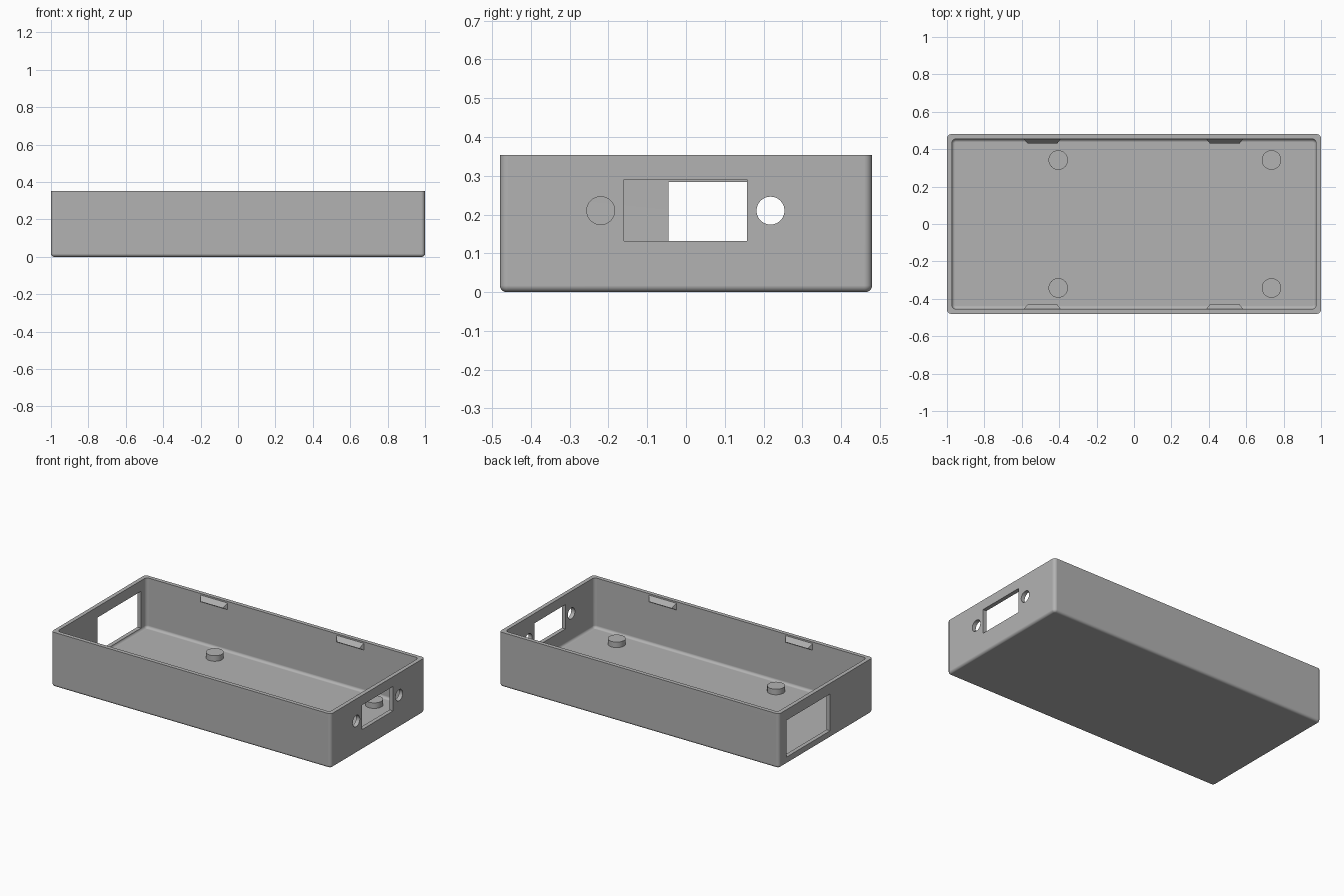
import bpy, bmesh, math
from mathutils import Matrix

if "Cube" in bpy.data.objects:
    bpy.data.objects.remove(bpy.data.objects["Cube"])

grey = bpy.data.materials.new("case_grey")
grey.diffuse_color = (0.45, 0.45, 0.45, 1)
grey.use_nodes = True
grey.node_tree.nodes["Principled BSDF"].inputs["Base Color"].default_value = grey.diffuse_color

A, B, H = 1.0, 0.48, 0.353      # half length, half width, height
WALL, FLOOR = 0.026, 0.03


def make(name, bm):
    bmesh.ops.recalc_face_normals(bm, faces=bm.faces[:])
    me = bpy.data.meshes.new(name)
    bm.to_mesh(me)
    bm.free()
    me.materials.append(grey)
    ob = bpy.data.objects.new(name, me)
    bpy.context.collection.objects.link(ob)
    return ob


def select(ob):
    bpy.ops.object.select_all(action='DESELECT')
    ob.select_set(True)
    bpy.context.view_layer.objects.active = ob


def ring(bm, inset, z, r, n=6):
    """Rounded rectangle loop."""
    a, b = A - inset, B - inset
    vs = []
    for q, (sx, sy) in enumerate([(1, 1), (-1, 1), (-1, -1), (1, -1)]):
        for i in range(n + 1):
            t = math.pi / 2 * (q + i / n)
            vs.append(bm.verts.new((sx * (a - r) + r * math.cos(t),
                                    sy * (b - r) + r * math.sin(t), z)))
    return vs


def cylinder(bm, r, depth, matrix, n=40):
    bmesh.ops.create_cone(bm, cap_ends=True, segments=n, radius1=r, radius2=r,
                          depth=depth, matrix=matrix)


def box(bm, x, y0, y1, z0, z1):
    m = Matrix.Translation((x, (y0 + y1) / 2, (z0 + z1) / 2)) @ \
        Matrix.Diagonal((0.2, y1 - y0, z1 - z0, 1))
    bmesh.ops.create_cube(bm, size=1, matrix=m)


# Tray shell: outer fillet, wall, rim, inner wall, inner fillet, floor
bm = bmesh.new()
R, F = 0.021, 0.017
loops = []
for i in range(6):
    t = math.pi / 2 * i / 5
    d = F * (1 - math.sin(t))
    loops.append(ring(bm, d, F * (1 - math.cos(t)), R - d))
loops.append(ring(bm, 0, H, R))
loops.append(ring(bm, WALL, H, R))
for i in range(6):
    t = math.pi / 2 * i / 5
    d = F * (1 - math.cos(t))
    loops.append(ring(bm, WALL + d, FLOOR + F * (1 - math.sin(t)), R - d))
for p, q in zip(loops, loops[1:]):
    for i in range(len(p)):
        j = (i + 1) % len(p)
        bm.faces.new((p[i], p[j], q[j], q[i]))
bm.faces.new(loops[0])
bm.faces.new(loops[-1])
tray = make("tray", bm)

# Cutters: right connector window with two screw holes, left window
bm = bmesh.new()
box(bm, A, -0.16, 0.157, 0.132, 0.29)
for y in (-0.22, 0.218):
    cylinder(bm, 0.036, 0.2, Matrix.Translation((A, y, 0.21)) @
             Matrix.Rotation(math.pi / 2, 4, 'Y'))
box(bm, -A, -0.045, 0.4, 0.046, 0.284)
cutter = make("opening_cutter", bm)
cutter.hide_render = True

mod = tray.modifiers.new("openings", 'BOOLEAN')
mod.operation, mod.solver, mod.object = 'DIFFERENCE', 'EXACT', cutter
select(tray)
bpy.ops.object.modifier_apply(modifier=mod.name)
bpy.data.objects.remove(cutter)
bpy.ops.object.shade_smooth_by_angle(angle=math.radians(35))
wn = tray.modifiers.new("flat_normals", 'WEIGHTED_NORMAL')
wn.keep_sharp = True

# Round standoffs on the floor
for x in (-0.405, 0.735):
    for y in (-0.342, 0.342):
        bm = bmesh.new()
        cylinder(bm, 0.052, 0.046, Matrix.Translation((x, y, 0.043)))
        ob = make("standoff", bm)
        select(ob)
        bpy.ops.object.shade_smooth_by_angle(angle=math.radians(35))

# Snap tabs: tapered wedges under the rim of both long walls
for x in (-0.49, 0.485):
    for s in (-1, 1):
        bm = bmesh.new()
        wall, tip = s * (B - WALL + 0.003), s * 0.431
        left, right = [[bm.verts.new(c) for c in
                        ((x + e * 0.1, wall, 0.347), (x + e * 0.08, tip, 0.314),
                         (x + e * 0.1, wall, 0.298))] for e in (-1, 1)]
        bm.faces.new(left)
        bm.faces.new(right)
        for i in range(3):
            j = (i + 1) % 3
            bm.faces.new((left[i], left[j], right[j], right[i]))
        make("snap_tab", bm)
